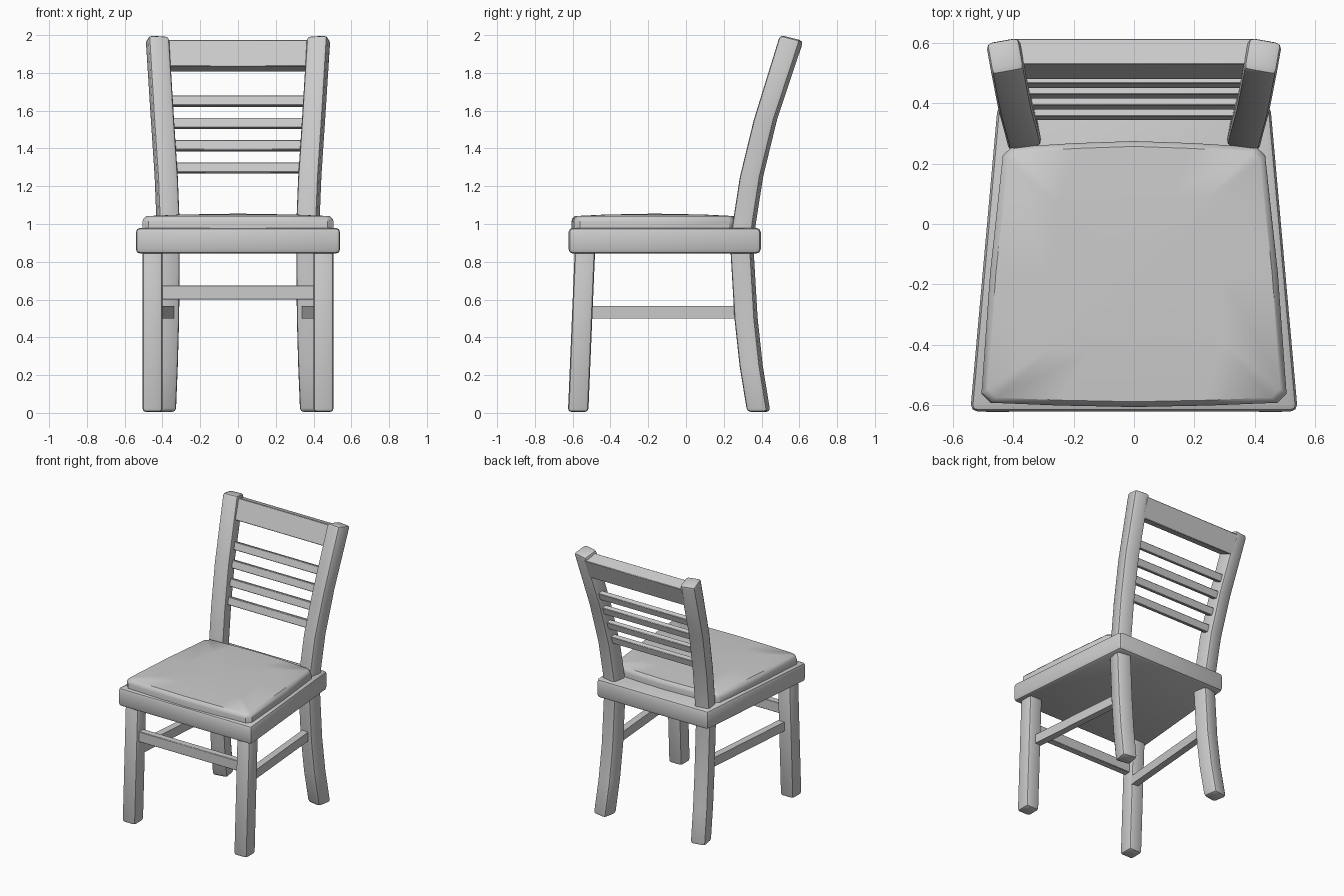
import bpy, bmesh, math
from mathutils import Vector, Matrix

cube = bpy.data.objects.get("Cube")
if cube:
    bpy.data.objects.remove(cube)

grey = bpy.data.materials.new("plain grey")
grey.use_nodes = True
colour = (0.6, 0.6, 0.6, 1)
grey.diffuse_color = colour
grey.node_tree.nodes["Principled BSDF"].inputs["Base Color"].default_value = colour


def loft(name, rings, bevel=0.0, segments=2, peak=None):
    """Join rings of points into a closed solid and round its sharp edges."""
    bm = bmesh.new()
    loops = [[bm.verts.new(p) for p in ring] for ring in rings]
    n = len(loops[0])
    for a, b in zip(loops, loops[1:]):
        for i in range(n):
            j = (i + 1) % n
            bm.faces.new((a[i], a[j], b[j], b[i]))
    bm.faces.new(loops[0][::-1])
    if peak:
        tip = bm.verts.new(peak)
        for i in range(n):
            bm.faces.new((loops[-1][i], loops[-1][(i + 1) % n], tip))
    else:
        bm.faces.new(loops[-1])
    bmesh.ops.recalc_face_normals(bm, faces=bm.faces[:])
    if bevel:
        sharp = [e for e in bm.edges if e.calc_face_angle(0) > 0.6]
        bmesh.ops.bevel(bm, geom=sharp, offset=bevel, segments=segments,
                        profile=0.5, affect='EDGES', clamp_overlap=True)
    mesh = bpy.data.meshes.new(name)
    bm.to_mesh(mesh)
    bm.free()
    mesh.materials.append(grey)
    obj = bpy.data.objects.new(name, mesh)
    bpy.context.collection.objects.link(obj)
    bpy.ops.object.select_all(action='DESELECT')
    obj.select_set(True)
    bpy.context.view_layer.objects.active = obj
    bpy.ops.object.shade_smooth_by_angle(angle=math.radians(40))
    return obj


def section(x, y, z, w, d, turn=0.0, slope=0.0):
    """Horizontal rectangle, turned about z and optionally sloping in y."""
    rot = Matrix.Rotation(turn, 3, 'Z')
    ring = []
    for sx, sy in ((-1, -1), (1, -1), (1, 1), (-1, 1)):
        o = rot @ Vector((sx * w / 2, sy * d / 2, 0))
        ring.append((x + o.x, y + o.y, z + o.y * slope))
    return ring


def rail(name, half, y, z, depth, height, lean=0.0):
    """Bar across the chair, leaning backwards by an angle."""
    rot = Matrix.Rotation(-lean, 3, 'X')
    corners = ((-1, -1), (1, -1), (1, 1), (-1, 1))
    offs = [rot @ Vector((0, a * depth / 2, b * height / 2)) for a, b in corners]
    return loft(name, [[Vector((x, y, z)) + o for o in offs] for x in (-half, half)],
                bevel=0.003, segments=1)


# Rear posts: distance from centre, depth, height along the curve
post_path = [(0.39, 0.385, 0.005), (0.38, 0.345, 0.25), (0.373, 0.318, 0.5),
             (0.37, 0.298, 0.84), (0.37, 0.308, 1.0), (0.38, 0.347, 1.25),
             (0.40, 0.42, 1.55), (0.427, 0.559, 1.985)]

for side, label in ((1, "left"), (-1, "right")):
    turn = -side * math.radians(10)
    rings = [section(side * x, y, z, 0.112, 0.112, turn, -0.25 if z > 1.9 else 0)
             for x, y, z in post_path]
    loft(label + "_back_post", rings, bevel=0.02)

    # Front leg, leaning slightly
    loft(label + "_front_leg",
         [section(side * 0.4525, -0.571, 0.005, 0.106, 0.108),
          section(side * 0.4525, -0.535, 0.86, 0.106, 0.108)], bevel=0.018)

    # Side stretcher, running inwards towards the back
    ends = []
    for x, y in ((0.43, -0.54), (0.36, 0.30)):
        ends.append([(side * x + dx * 0.025, y, 0.532 + dz * 0.033)
                     for dx, dz in ((-1, -1), (1, -1), (1, 1), (-1, 1))])
    loft(label + "_side_stretcher", ends)

# Front stretcher
rail("front_stretcher", 0.43, -0.55, 0.638, 0.05, 0.075)

# Seat frame: trapezoid, wider at the front
outline = [(-0.543, -0.622), (0.543, -0.622), (0.452, 0.396), (-0.452, 0.396)]
loft("seat_frame", [[(x, y, z) for x, y in outline] for z in (0.843, 0.98)],
     bevel=0.024)

# Seat cushion: bowed outline with a softened rim and a low crown
half = [(0, -0.607), (0.25, -0.602), (0.475, -0.593), (0.506, -0.562),
        (0.477, -0.16), (0.435, 0.228), (0.405, 0.255), (0.2, 0.268)]
pad = half + [(0, 0.275)] + [(-x, y) for x, y in half[:0:-1]]
levels = [(1, 0.97), (1, 1.012), (0.99, 1.028), (0.96, 1.042), (0.6, 1.05)]
mid = -0.165
loft("seat_cushion",
     [[(x * s, mid + (y - mid) * s, z) for x, y in pad] for s, z in levels],
     peak=(0, mid, 1.055))

# Backrest: wide top rail and four thin slats
rail("top_rail", 0.395, 0.547, 1.89, 0.09, 0.148, math.radians(19.5))
for i in range(4):
    rail("back_slat_%d" % (i + 1), 0.375 + i * 0.006, 0.368 + i * 0.036,
         1.296 + i * 0.118, 0.036, 0.054, math.radians(15 + i))
